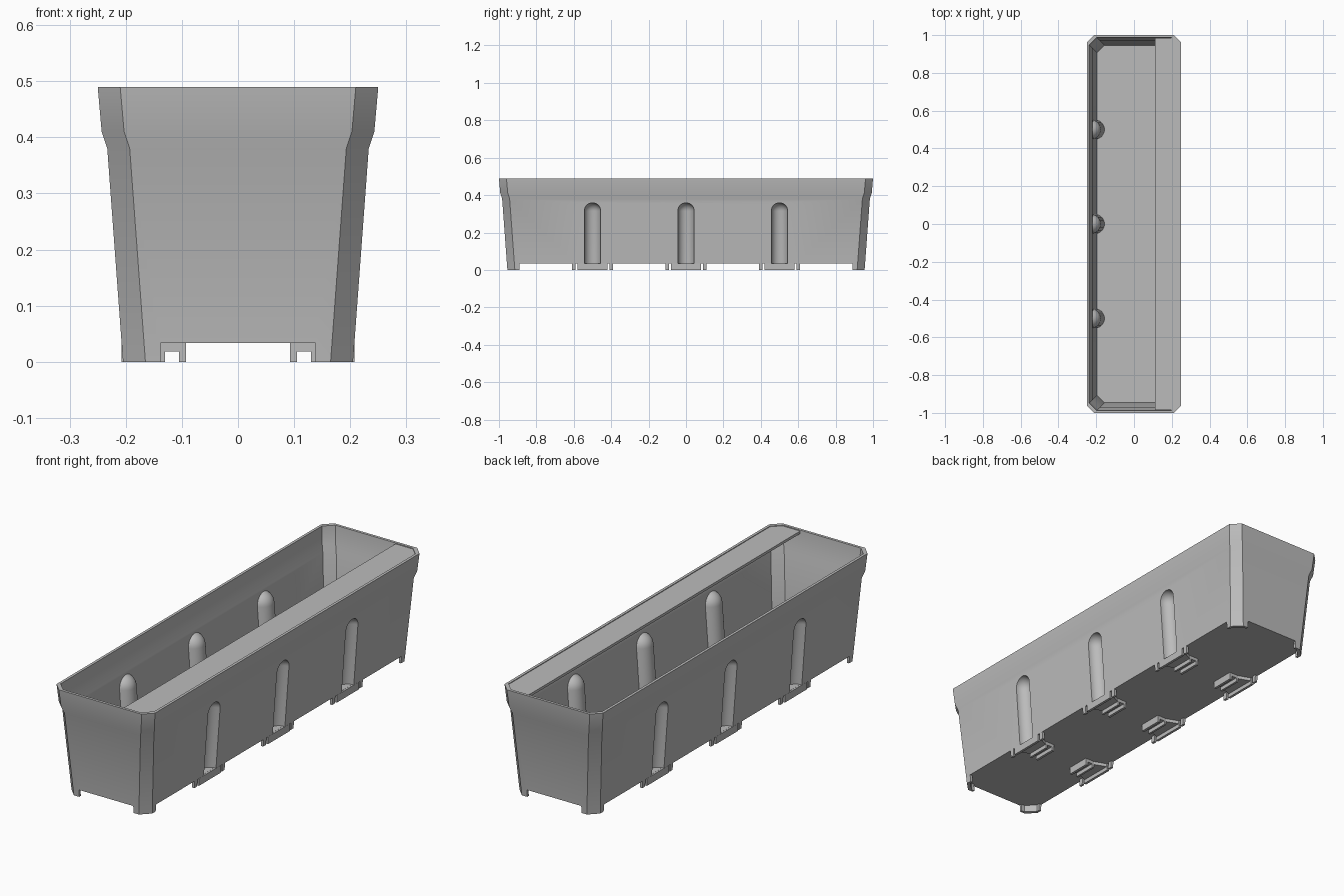
import bpy, bmesh, math

cube = bpy.data.objects.get("Cube")
if cube:
    bpy.data.objects.remove(cube, do_unlink=True)

grey = bpy.data.materials.new("grey_plastic")
grey.use_nodes = True
COLOUR = (0.5, 0.5, 0.5, 1)
grey.diffuse_color = COLOUR
grey.node_tree.nodes["Principled BSDF"].inputs["Base Color"].default_value = COLOUR

SPOTS = (-0.5, 0, 0.5)      # groove and clip positions along the trough
SLOPE = 0.074               # outward lean of the walls
FLOOR = 0.033               # underside of the floor
WALL = 0.012


def loft(name, rings):
    """Closed solid skinned through rings of equal point count."""
    bm = bmesh.new()
    loops = [[bm.verts.new(p) for p in ring] for ring in rings]
    n = len(loops[0])
    for a, b in zip(loops, loops[1:]):
        for i in range(n):
            j = (i + 1) % n
            bm.faces.new((a[i], a[j], b[j], b[i]))
    bm.faces.new(loops[0][::-1])
    bm.faces.new(loops[-1])
    bmesh.ops.recalc_face_normals(bm, faces=bm.faces)
    mesh = bpy.data.meshes.new(name)
    bm.to_mesh(mesh)
    bm.free()
    mesh.materials.append(grey)
    ob = bpy.data.objects.new(name, mesh)
    bpy.context.collection.objects.link(ob)
    return ob


def prism(name, outline, z0, z1):
    return loft(name, [[(x, y, z) for x, y in outline] for z in (z0, z1)])


def box(name, x0, x1, y0, y1, z0, z1):
    return prism(name, [(x0, y0), (x1, y0), (x1, y1), (x0, y1)], z0, z1)


def octagon(hx, z):
    """Chamfered rectangle ring of the trough at height z."""
    hy, c = hx + 0.75, 0.04
    return [(hx, c - hy, z), (hx, hy - c, z), (hx - c, hy, z), (c - hx, hy, z),
            (-hx, hy - c, z), (-hx, c - hy, z), (c - hx, -hy, z), (hx - c, -hy, z)]


def capsule(name, side, y, r, z0):
    """Round-topped column leaning with the wall."""
    mid = 0.315
    levels = [(r, z0)] + [(max(r * math.cos(a), 0.002), mid + r * math.sin(a))
                          for a in (i * math.pi / 16 for i in range(9))]
    return loft(name, [[(side * (0.205 + SLOPE * z) + q * math.cos(t),
                         y + q * math.sin(t), z)
                        for t in (k * math.tau / 32 for k in range(32))]
                       for q, z in levels])


def cut(target, cutter):
    mod = target.modifiers.new("cut", "BOOLEAN")
    mod.operation, mod.solver, mod.object = "DIFFERENCE", "EXACT", cutter
    bpy.context.view_layer.objects.active = target
    bpy.ops.object.modifier_apply(modifier=mod.name)
    bpy.data.objects.remove(cutter, do_unlink=True)


# Trough shell with flared rim
profile = [(0.205, 0), (0.233, 0.38), (0.243, 0.41), (0.25, 0.49)]
trough = loft("trough", [octagon(h, z) for h, z in profile])
inner = [(0.208 - WALL, 0.045), (0.233 - WALL, 0.38),
         (0.243 - WALL, 0.41), (0.251 - WALL, 0.51)]
cavity = loft("cavity", [octagon(h, z) for h, z in inner])
for side in (-1, 1):
    for y in SPOTS:
        cut(cavity, capsule("bump", side, y, 0.052, 0.02))
cut(trough, cavity)

# Recess below the floor, leaving corner feet and tabs in the wall
cut(trough, loft("recess", [octagon(0.205 - WALL, -0.02),
                            octagon(0.2065 - WALL, FLOOR)]))
cut(trough, box("end_notch", -0.138, 0.138, -1.1, 1.1, -0.03, FLOOR))
tabs = [(y + a, y + b) for y in SPOTS for a, b in ((-0.11, -0.09), (0.09, 0.11))]
edges = [-0.89] + [v for tab in tabs for v in tab] + [0.89]
for y0, y1 in zip(edges[::2], edges[1::2]):
    cut(trough, box("side_notch", -0.3, 0.3, y0, y1, -0.04, FLOOR))

# Round-topped grooves in both long walls
for side in (-1, 1):
    for y in SPOTS:
        cut(trough, capsule("groove", side, y, 0.044, 0.025))

# Clips under each groove
for side in (-1, 1):
    for y in SPOTS:
        prism("clip_plate", [(side * x, y + w) for x, w in
              ((0.095, -0.055), (0.14, -0.055), (0.2, -0.078),
               (0.2, 0.078), (0.14, 0.055), (0.095, 0.055))], 0.018, FLOOR + 0.001)
        for label, x0, x1, w in (("inner", 0.093, 0.105, 0.055),
                                 ("middle", 0.13, 0.14, 0.055),
                                 ("outer", 0.196, 0.208, 0.08)):
            box("clip_" + label + "_bar", *sorted((side * x0, side * x1)),
                y - w, y + w, 0, FLOOR + 0.0005)

# Shelf along the left rim
prism("rim_shelf", [(0.11, -0.985), (0.2, -0.985), (0.24, -0.945),
                    (0.24, 0.945), (0.2, 0.985), (0.11, 0.985)], 0.475, 0.487)

# Smooth the gentle curves only
bpy.ops.object.select_all(action="DESELECT")
trough.select_set(True)
bpy.context.view_layer.objects.active = trough
bpy.ops.object.shade_smooth_by_angle(angle=math.radians(25))
